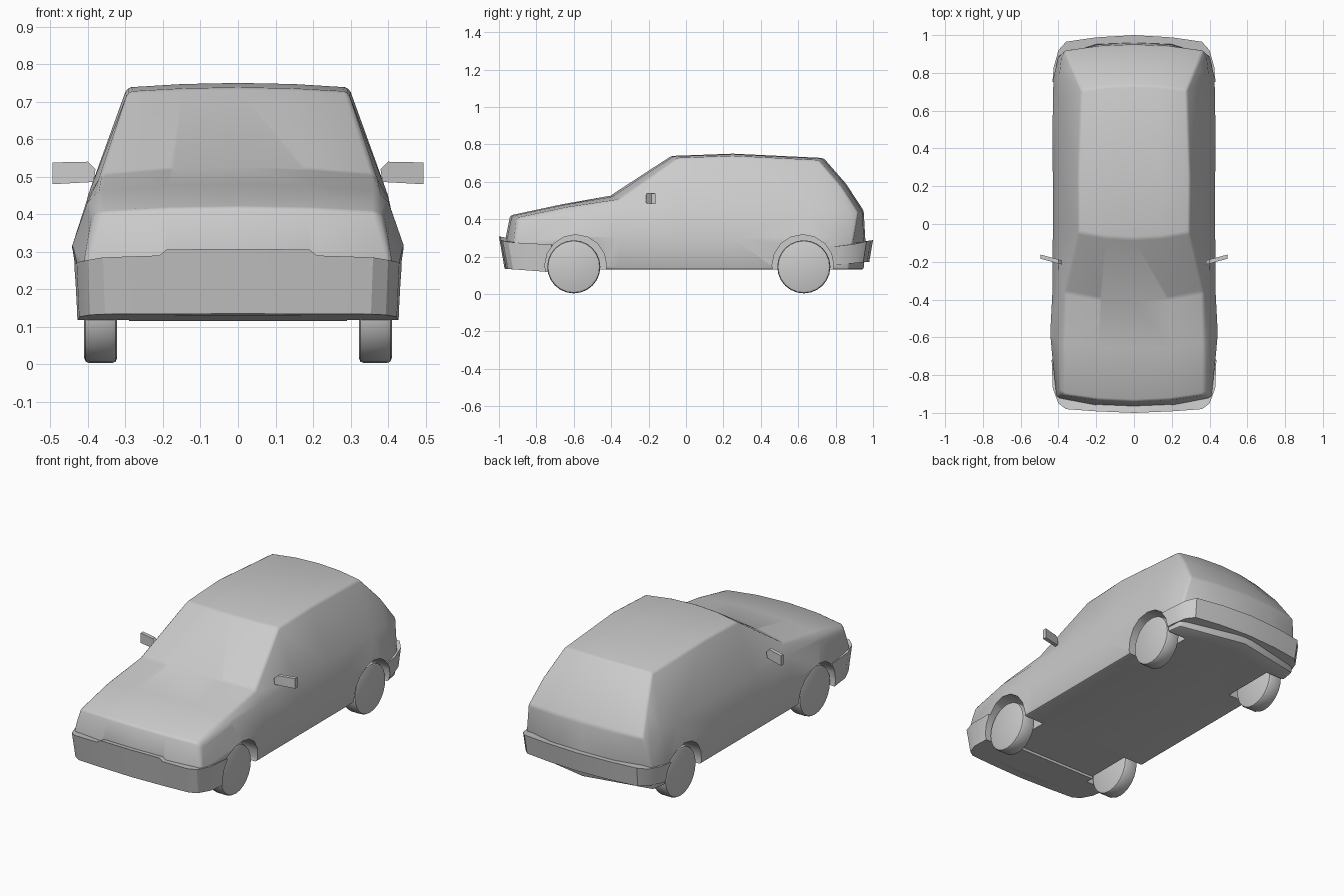
import bpy, bmesh, math
from mathutils import Vector, Matrix

cube = bpy.data.objects.get("Cube")
if cube:
    bpy.data.objects.remove(cube, do_unlink=True)

GREY = (0.6, 0.6, 0.6, 1)
paint = bpy.data.materials.new("plain_grey")
paint.use_nodes = True
paint.diffuse_color = GREY
paint.node_tree.nodes["Principled BSDF"].inputs["Base Color"].default_value = GREY

FRONT_AXLE, REAR_AXLE = -0.60, 0.63


def make_object(name, bm):
    bmesh.ops.recalc_face_normals(bm, faces=bm.faces)
    mesh = bpy.data.meshes.new(name)
    bm.to_mesh(mesh)
    bm.free()
    mesh.materials.append(paint)
    obj = bpy.data.objects.new(name, mesh)
    bpy.context.collection.objects.link(obj)
    return obj


def activate(obj):
    bpy.ops.object.select_all(action='DESELECT')
    obj.select_set(True)
    bpy.context.view_layer.objects.active = obj


def finish(obj, angle=30):
    activate(obj)
    for mod in list(obj.modifiers):
        bpy.ops.object.modifier_apply(modifier=mod.name)
    bpy.ops.object.shade_smooth_by_angle(angle=math.radians(angle))


def mirror(obj):
    mod = obj.modifiers.new("mirror", 'MIRROR')
    mod.use_clip = True
    mod.merge_threshold = 0.0005


def bevel(obj, width, angle, segments=2):
    mod = obj.modifiers.new("bevel", 'BEVEL')
    mod.width, mod.segments = width, segments
    mod.limit_method = 'ANGLE'
    mod.angle_limit = math.radians(angle)


def disc(name, x0, x1, y, z, radius, sides):
    """Cylinder lying along x."""
    bm = bmesh.new()
    bmesh.ops.create_cone(bm, cap_ends=True, segments=sides, radius1=radius, radius2=radius, depth=x1 - x0)
    bm.transform(Matrix.Translation(((x0 + x1) / 2, y, z)) @ Matrix.Rotation(math.pi / 2, 4, 'Y'))
    return make_object(name, bm)


# Wheel arch cutters
cutters = []
for y in (FRONT_AXLE + 0.01, REAR_AXLE - 0.005):
    for x0, x1 in ((0.29, 0.6), (-0.6, -0.29)):
        c = disc("arch_cutter", x0, x1, y, 0.152, 0.165, 16)
        c.hide_render = True
        cutters.append(c)


def cut_arches(obj):
    for c in cutters:
        mod = obj.modifiers.new("arch", 'BOOLEAN')
        mod.operation, mod.solver, mod.object = 'DIFFERENCE', 'EXACT', c


# Body: half sections from nose to tail
# roof centre (y, z), roof edge (x, y, z), belt (x, y, z), widest (x, y, z), sill (x, y)
SECTIONS = [
    ((-0.94, 0.42), (0.37, -0.905, 0.407), (0.39, -0.885, 0.39), (0.41, -0.92, 0.27), (0.40, -0.90)),
    ((-0.66, 0.48), (0.372, -0.64, 0.463), (0.402, -0.64, 0.43), (0.444, -0.59, 0.31), (0.425, -0.60)),
    ((-0.405, 0.525), (0.365, -0.36, 0.505), (0.402, -0.36, 0.44), (0.432, -0.36, 0.30), (0.42, -0.36)),
    ((-0.078, 0.738), (0.293, -0.045, 0.727), (0.40, -0.06, 0.45), (0.43, -0.06, 0.30), (0.42, -0.06)),
    ((0.25, 0.75), (0.296, 0.25, 0.738), (0.40, 0.25, 0.45), (0.43, 0.25, 0.30), (0.42, 0.25)),
    ((0.735, 0.727), (0.28, 0.71, 0.715), (0.40, 0.66, 0.45), (0.432, 0.63, 0.30), (0.42, 0.63)),
    ((0.855, 0.59), (0.33, 0.83, 0.575), (0.395, 0.79, 0.45), (0.425, 0.78, 0.30), (0.415, 0.78)),
    ((0.95, 0.445), (0.365, 0.92, 0.437), (0.385, 0.88, 0.42), (0.40, 0.89, 0.27), (0.40, 0.87)),
]
SILL = 0.13
bm = bmesh.new()
rings = []
for (yc, zc), edge, belt, wide, (sx, sy) in SECTIONS:
    top, edge = Vector((0, yc, zc)), Vector(edge)
    mid = top.lerp(edge, 0.5)
    mid.y, mid.z = top.y + (edge.y - top.y) * 0.25, top.z + (edge.z - top.z) * 0.25
    ring = [top, mid, edge, belt, wide, (sx, sy, SILL), (0, yc, SILL)]
    rings.append([bm.verts.new(p) for p in ring])
for a, b in zip(rings, rings[1:]):
    for i in range(len(a) - 1):
        bm.faces.new((a[i], b[i], b[i + 1], a[i + 1]))
for ring, push in ((rings[0], -0.03), (rings[-1], 0.01)):
    # rounded nose and tail panel
    t0, t1, t2, belt, wide, sill, floor = ring
    w0 = bm.verts.new((0, t0.co.y + push, wide.co.z))
    w1 = bm.verts.new((wide.co.x * 0.5, t1.co.y + push, wide.co.z))
    bm.faces.new((t0, t1, w1, w0))
    bm.faces.new((t1, t2, wide, w1))
    bm.faces.new((t2, belt, wide))
    bm.faces.new((w0, w1, floor))
    bm.faces.new((w1, wide, sill, floor))
body = make_object("body", bm)
mirror(body)
bevel(body, 0.012, 24)
cut_arches(body)
finish(body, 32)


# Bumpers: plan outline of (x, y, top z), swept from a sloped face back under the body
def bumper(name, outline, back, low_edge, low_back, lean):
    bm = bmesh.new()
    rows = []
    for x, y, z in outline:
        t = abs(y - back) / abs(outline[0][1] - back)
        rows.append([bm.verts.new(p) for p in (
            (x, y, z),
            (x * 0.985, y + lean * t, low_back + (low_edge - low_back) * t),
            (x * 0.95, back, low_back),
            (x * 0.95, back, 0.25))])
    for a, b in zip(rows, rows[1:]):
        for i in range(4):
            j = (i + 1) % 4
            bm.faces.new((a[i], b[i], b[j], a[j]))
    bm.faces.new(rows[-1])
    obj = make_object(name, bm)
    mirror(obj)
    cut_arches(obj)
    finish(obj)


bumper("front_bumper", [(0, -1.0, 0.308), (0.19, -0.992, 0.306), (0.21, -0.991, 0.29), (0.36, -0.98, 0.285),
                        (0.40, -0.95, 0.278), (0.43, -0.87, 0.272), (0.436, -0.72, 0.265)],
       -0.70, 0.135, 0.115, 0.03)
bumper("rear_bumper", [(0, 1.0, 0.288), (0.2, 0.988, 0.286), (0.36, 0.965, 0.282), (0.40, 0.92, 0.27),
                       (0.425, 0.83, 0.258), (0.432, 0.75, 0.255)],
       0.73, 0.172, 0.148, -0.02)

for c in cutters:
    bpy.data.objects.remove(c, do_unlink=True)

# Wheels and door mirrors
MIRROR_OUTLINE = [(0.38, 0.52), (0.40, 0.54), (0.495, 0.538), (0.495, 0.48), (0.385, 0.486)]
for side, s in (("left", 1), ("right", -1)):
    for end, y in (("front", FRONT_AXLE), ("rear", REAR_AXLE)):
        x0, x1 = sorted((s * 0.322, s * 0.41))
        wheel = disc(f"{end}_{side}_wheel", x0, x1, y, 0.145, 0.142, 24)
        bevel(wheel, 0.014, 40)
        finish(wheel, 40)

    bm = bmesh.new()
    slant = 0.27
    loops = [[bm.verts.new((s * x, -0.215 + d + slant * (x - 0.38), z)) for x, z in MIRROR_OUTLINE] for d in (0, 0.022)]
    bm.faces.new(loops[0])
    bm.faces.new(loops[1])
    n = len(MIRROR_OUTLINE)
    for i in range(n):
        j = (i + 1) % n
        bm.faces.new((loops[0][i], loops[0][j], loops[1][j], loops[1][i]))
    finish(make_object(f"{side}_mirror", bm))
